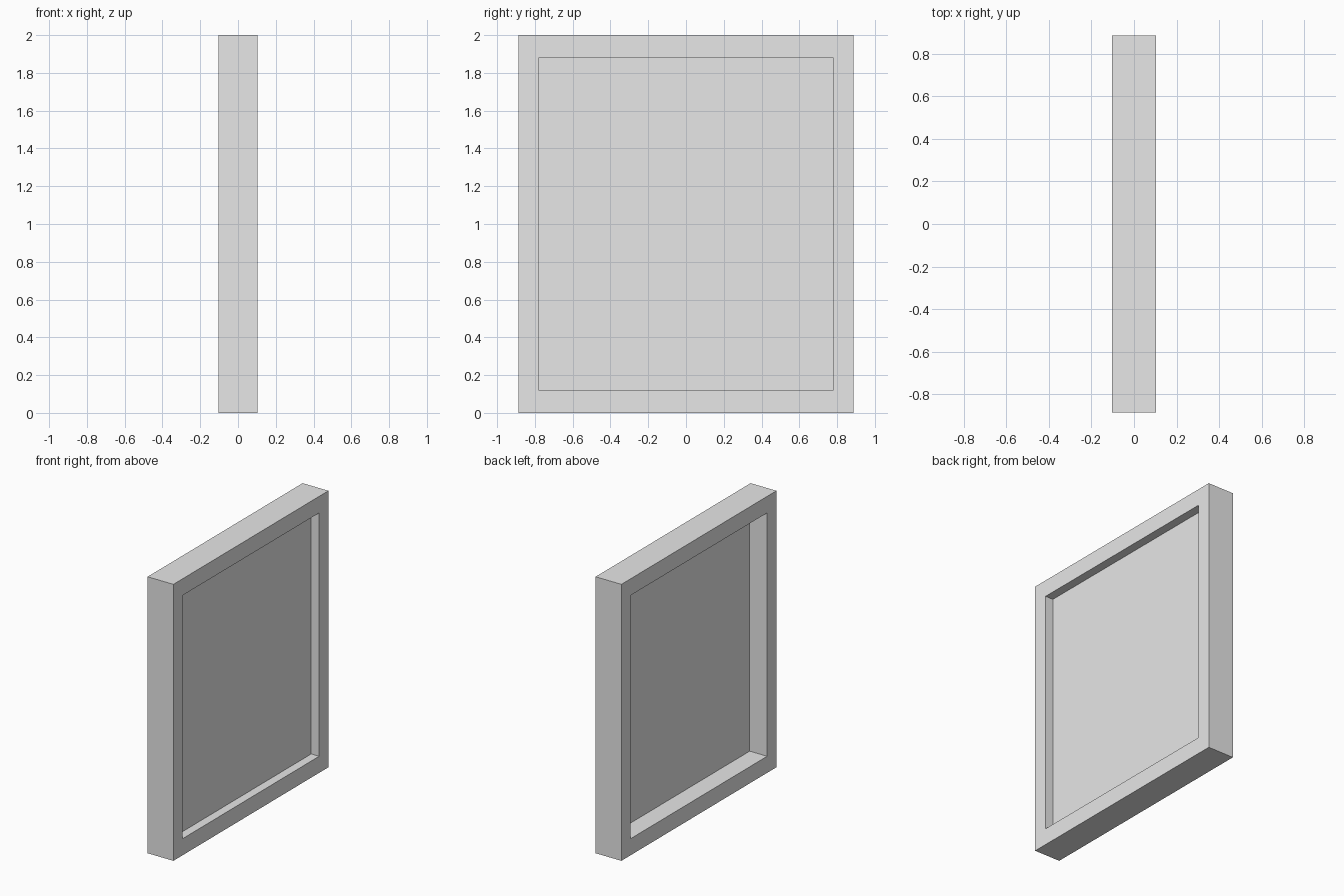
import bpy
import bmesh

if "Cube" in bpy.data.objects:
    bpy.data.objects.remove(bpy.data.objects["Cube"], do_unlink=True)

HALF_DEPTH = 0.103
OUTER = (0.886, 1.0)    # half width along y, half height along z
INNER = (0.78, 0.88)
PANEL_X = 0.038

grey = bpy.data.materials.new("light grey")
grey.use_nodes = True
grey.diffuse_color = (0.8, 0.8, 0.8, 1)
grey.node_tree.nodes["Principled BSDF"].inputs["Base Color"].default_value = (0.8, 0.8, 0.8, 1)


def add_object(name, bm):
    bmesh.ops.recalc_face_normals(bm, faces=bm.faces)
    mesh = bpy.data.meshes.new(name)
    bm.to_mesh(mesh)
    bm.free()
    mesh.materials.append(grey)
    obj = bpy.data.objects.new(name, mesh)
    bpy.context.collection.objects.link(obj)
    return obj


def rectangle(bm, half, x):
    """Four corner vertices of an upright rectangle at depth x."""
    return [bm.verts.new((x, sy * half[0], 1 + sz * half[1]))
            for sy, sz in ((-1, -1), (1, -1), (1, 1), (-1, 1))]


def push_back(bm, faces, distance):
    """Extrude faces along x into a solid."""
    result = bmesh.ops.extrude_face_region(bm, geom=faces, use_keep_orig=True)
    moved = [v for v in result["geom"] if isinstance(v, bmesh.types.BMVert)]
    bmesh.ops.translate(bm, verts=moved, vec=(distance, 0, 0))


# Frame: rectangular ring extruded through its depth
bm = bmesh.new()
outer = rectangle(bm, OUTER, -HALF_DEPTH)
inner = rectangle(bm, INNER, -HALF_DEPTH)
ring = [bm.faces.new((outer[i], outer[(i + 1) % 4], inner[(i + 1) % 4], inner[i]))
        for i in range(4)]
push_back(bm, ring, 2 * HALF_DEPTH)
add_object("frame", bm)

# Panel: thin sheet set off-centre inside the frame
bm = bmesh.new()
sheet = bm.faces.new(rectangle(bm, INNER, PANEL_X - 0.002))
push_back(bm, [sheet], 0.004)
add_object("panel", bm)
